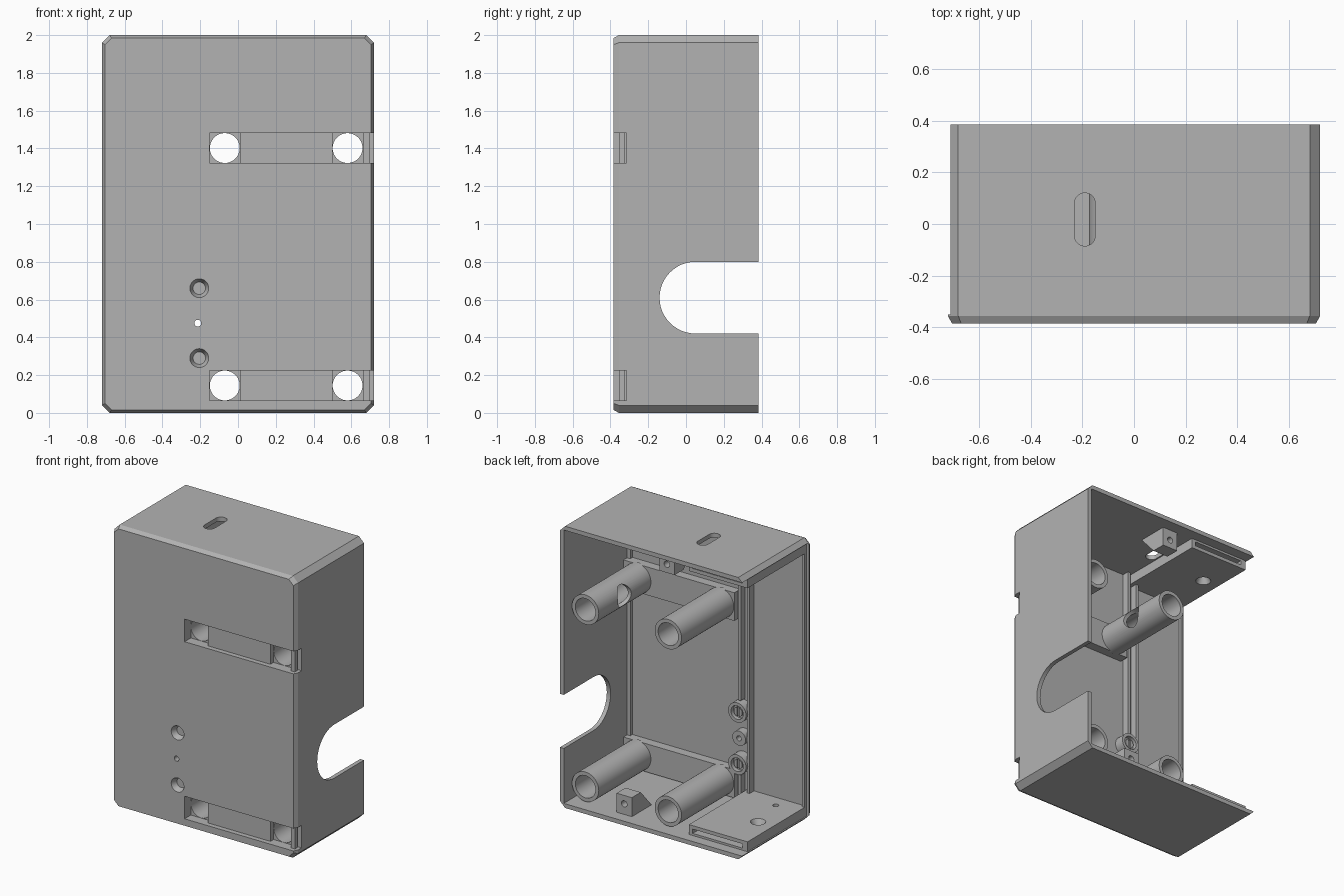
import bpy, bmesh, math
from mathutils import Matrix, Vector

cube = bpy.data.objects.get("Cube")
if cube:
    bpy.data.objects.remove(cube, do_unlink=True)

GREY = (0.45, 0.45, 0.45, 1)
mat = bpy.data.materials.new("plain grey")
mat.use_nodes = True
mat.diffuse_color = GREY
mat.node_tree.nodes["Principled BSDF"].inputs["Base Color"].default_value = GREY


def finish(name, bm):
    bmesh.ops.recalc_face_normals(bm, faces=bm.faces)
    mesh = bpy.data.meshes.new(name)
    bm.to_mesh(mesh)
    bm.free()
    mesh.materials.append(mat)
    obj = bpy.data.objects.new(name, mesh)
    bpy.context.collection.objects.link(obj)
    return obj


def box(name, x, y, z):
    bm = bmesh.new()
    size = Vector((x[1] - x[0], y[1] - y[0], z[1] - z[0]))
    mid = Vector((sum(x), sum(y), sum(z))) / 2
    bmesh.ops.create_cube(bm, size=1, matrix=Matrix.Translation(mid) @ Matrix.Diagonal(size).to_4x4())
    return finish(name, bm)


def rod(name, start, end, r1, r2=None, sides=48):
    """Cylinder or cone between two points."""
    a, b = Vector(start), Vector(end)
    turn = (b - a).to_track_quat('Z', 'Y').to_matrix().to_4x4()
    bm = bmesh.new()
    bmesh.ops.create_cone(bm, cap_ends=True, segments=sides, radius1=r1,
                          radius2=r1 if r2 is None else r2, depth=(b - a).length,
                          matrix=Matrix.Translation((a + b) / 2) @ turn)
    return finish(name, bm)


def prism(name, profile, x):
    """Extrude a y-z profile along x."""
    bm = bmesh.new()
    rings = [[bm.verts.new((px, y, z)) for y, z in profile] for px in x]
    for ring in rings:
        bm.faces.new(ring)
    for i in range(len(profile)):
        j = (i + 1) % len(profile)
        bm.faces.new((rings[0][i], rings[0][j], rings[1][j], rings[1][i]))
    return finish(name, bm)


def combine(targets, tool, operation='DIFFERENCE'):
    for obj in targets:
        mod = obj.modifiers.new("bool", 'BOOLEAN')
        mod.object, mod.operation, mod.solver = tool, operation, 'EXACT'
        bpy.context.view_layer.objects.active = obj
        bpy.ops.object.modifier_apply(modifier=mod.name)
    bpy.data.objects.remove(tool, do_unlink=True)


# Case body: chamfered outline with a sloped front edge
def outline(inset):
    w, h, c = 0.72 - inset, 1 - inset, 0.04 - inset * 0.3
    quarter = [(w, h - c), (w - c, h)]
    pts = quarter + [(-x, z) for x, z in reversed(quarter)]
    return pts + [(-x, -z) for x, z in pts]


bm = bmesh.new()
rings = [[bm.verts.new((x, y, z + 1)) for x, z in outline(inset)]
         for y, inset in ((-0.385, 0.016), (-0.355, 0), (0.385, 0))]
bm.faces.new(rings[0])
bm.faces.new(rings[2])
for a, b in zip(rings, rings[1:]):
    for i in range(8):
        j = (i + 1) % 8
        bm.faces.new((a[i], a[j], b[j], b[i]))
case = finish("case", bm)
combine([case], box("cavity", (-1, 0.69), (-0.35, 1), (0.03, 1.97)))

# Thickened strips behind the strap channels
SLOTS = (0.145, 1.402)
for z in SLOTS:
    combine([case], box("strip", (-0.18, 0.705), (-0.365, -0.285), (z - 0.1, z + 0.1)), 'UNION')

# Strap channels with deeper pockets at the posts
for z in SLOTS:
    span = (z - 0.08, z + 0.08)
    combine([case], box("channel", (-0.15, 1), (-1, -0.35), span))
    for x in ((-0.15, 0.01), (0.5, 1)):
        combine([case], box("pocket", x, (-1, -0.315), span))

# Hollow posts
posts = []
for z in SLOTS:
    for x, side in ((-0.07, "right"), (0.58, "left")):
        level = "upper" if z > 1 else "lower"
        post = rod(f"{level}_{side}_post", (x, -0.3, z), (x, 0.3, z), 0.105)
        combine([case, post], rod("bore", (x, -1, z), (x, 1, z), 0.079))
        posts.append(post)
combine(posts[2:], rod("cross_bore", (-0.07, 0.01, 1.41), (0.58, 0.01, 1.41), 0.075))

# Rounded side opening
combine([case], rod("opening_round", (0.6, 0.05, 0.61), (1, 0.05, 0.61), 0.19))
combine([case], box("opening_straight", (0.6, 1), (0.05, 1), (0.42, 0.8)))

# Oval slot in the top
for y in (-0.045, 0.08):
    combine([case], rod("slot_end", (-0.19, y, 1.9), (-0.19, y, 2.1), 0.04))
combine([case], box("slot_middle", (-0.23, -0.15), (-0.045, 0.08), (1.9, 2.1)))

# Screw plates at floor and ceiling, each with a cover groove and two holes
plates = []
for name, zf in (("floor_plate", lambda z: z), ("ceiling_plate", lambda z: 2 - z)):
    def zs(a, b):
        return sorted((zf(a), zf(b)))
    plate = box(name, (-0.7, -0.24), (-0.355, 0.31), zs(0.02, 0.1))
    combine([plate], box("groove", (-0.66, -0.27), (0.2, 1), zs(0.045, 0.075)))
    combine([plate], rod("countersink", (-0.58, 0.02, zf(0.05)), (-0.58, 0.02, zf(0.105)), 0.025, 0.052))
    combine([plate], rod("pin_hole", (-0.53, -0.25, zf(0.05)), (-0.53, -0.25, zf(0.2)), 0.02))
    plates.append(plate)

# Small lugs that take the back cover screws
lugs = []
for name, x, zf in (("floor_lug", 0.275, lambda z: z), ("ceiling_lug", -0.06, lambda z: 2 - z)):
    profile = [(0.3, 0.02), (0.3, 0.165), (0.2, 0.165), (0.07, 0.02)]
    lug = prism(name, [(y, zf(z)) for y, z in profile], (x - 0.06, x + 0.06))
    combine([lug], rod("lug_hole", (x, 0.22, zf(0.105)), (x, 0.4, zf(0.105)), 0.022))
    lugs.append(lug)

# Guide rails on the inside of the front wall
rails = [
    box("inner_rail", (-0.29, -0.27), (-0.355, -0.3), (0.09, 1.91)),
    box("upper_rail", (-0.22, -0.2), (-0.355, -0.3), (0.74, 1.97)),
    box("lower_rail", (-0.22, -0.2), (-0.355, -0.3), (0.03, 0.21)),
    box("edge_rail", (-0.7, -0.68), (-0.355, -0.33), (0.09, 1.91)),
    box("corner_rail", (0.665, 0.695), (-0.355, -0.325), (0.03, 1.97)),
]

# Button bosses, recessed at the front and slotted at the rear
bosses = []
for name, z in (("lower_boss", 0.29), ("upper_boss", 0.66)):
    boss = rod(name, (-0.205, -0.36, z), (-0.205, -0.28, z), 0.07)
    combine([case, boss], rod("recess", (-0.205, -0.39, z), (-0.205, -0.345, z), 0.052, 0.033))
    combine([boss], rod("rear_recess", (-0.205, -0.31, z), (-0.205, -0.2, z), 0.048))
    head = rod(name + "_screw", (-0.205, -0.33, z), (-0.205, -0.29, z), 0.033)
    combine([head], box("driver_slot", (-0.213, -0.197), (-0.302, -0.2), (z - 0.05, z + 0.05)))
    bosses += [boss, head]
sensor = rod("middle_boss", (-0.213, -0.36, 0.475), (-0.213, -0.29, 0.475), 0.052)
combine([case, sensor], rod("pinhole", (-0.213, -1, 0.475), (-0.213, 0, 0.475), 0.018))
bosses.append(sensor)

# Smooth round walls, keep edges crisp
bpy.ops.object.select_all(action='DESELECT')
for obj in [case] + posts + plates + lugs + rails + bosses:
    obj.select_set(True)
bpy.context.view_layer.objects.active = case
bpy.ops.object.shade_smooth_by_angle(angle=math.radians(25))
